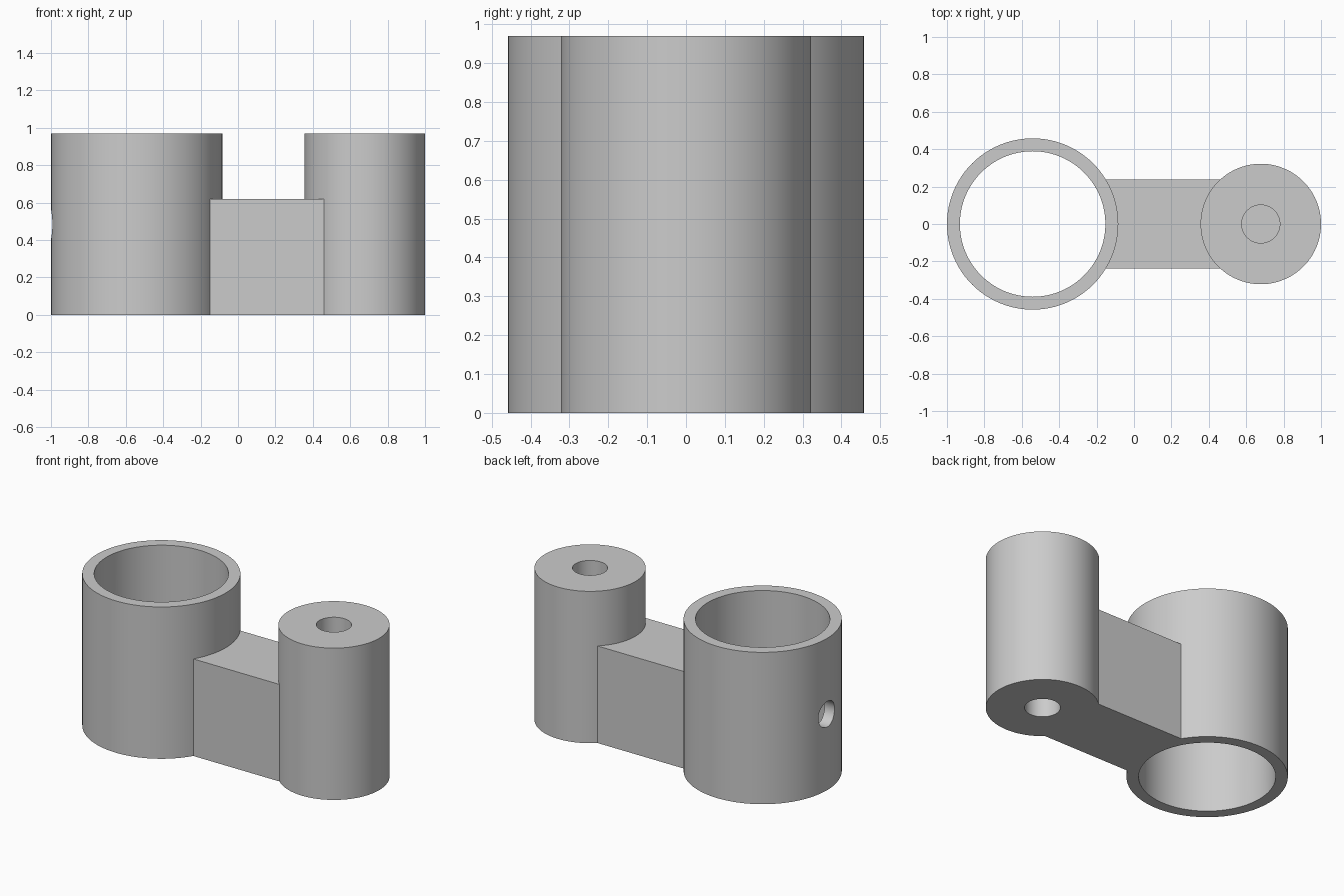
import bpy
import math

if "Cube" in bpy.data.objects:
    bpy.data.objects.remove(bpy.data.objects["Cube"], do_unlink=True)

HEIGHT = 0.97
SLEEVE_X, SLEEVE_R, SLEEVE_BORE = -0.542, 0.458, 0.389
POST_X, POST_R, POST_BORE = 0.678, 0.322, 0.102
WEB_HEIGHT, WEB_WIDTH = 0.62, 0.474
PILOT_DEPTH = 0.38

grey = bpy.data.materials.new("plain grey")
grey.use_nodes = True
grey.diffuse_color = (0.6, 0.6, 0.6, 1)
grey.node_tree.nodes["Principled BSDF"].inputs["Base Color"].default_value = (0.6, 0.6, 0.6, 1)


def cylinder(name, x, radius, z0, z1, sides=96):
    bpy.ops.mesh.primitive_cylinder_add(vertices=sides, radius=radius, depth=z1 - z0,
                                        location=(x, 0, (z0 + z1) / 2))
    ob = bpy.context.object
    ob.name = name
    ob.data.materials.append(grey)
    return ob


def combine(target, tool, operation):
    mod = target.modifiers.new(operation.title(), 'BOOLEAN')
    mod.operation = operation
    mod.solver = 'EXACT'
    mod.object = tool
    bpy.ops.object.select_all(action='DESELECT')
    target.select_set(True)
    bpy.context.view_layer.objects.active = target
    bpy.ops.object.modifier_apply(modifier=mod.name)
    bpy.data.objects.remove(tool, do_unlink=True)


# Solid sleeve, post and connecting web
bracket = cylinder("bracket", SLEEVE_X, SLEEVE_R, 0, HEIGHT)
bpy.ops.mesh.primitive_cube_add(size=1, location=((SLEEVE_X + POST_X) / 2, 0, WEB_HEIGHT / 2))
web = bpy.context.object
web.name = "web"
web.scale = (POST_X - SLEEVE_X, WEB_WIDTH, WEB_HEIGHT)
web.data.materials.append(grey)
bpy.context.view_layer.update()
combine(bracket, web, 'UNION')
combine(bracket, cylinder("post", POST_X, POST_R, 0, HEIGHT), 'UNION')

# Open bore through the sleeve
combine(bracket, cylinder("sleeve_bore", SLEEVE_X, SLEEVE_BORE, -0.1, HEIGHT + 0.1), 'DIFFERENCE')

# Blind pilot holes in both ends of the post
for z0, z1 in ((-0.1, PILOT_DEPTH), (HEIGHT - PILOT_DEPTH, HEIGHT + 0.1)):
    combine(bracket, cylinder("pilot_hole", POST_X, POST_BORE, z0, z1, 48), 'DIFFERENCE')

# Set-screw hole through the outer side of the sleeve wall
screw = cylinder("screw_hole", -0.97, 0.082, 0, 0.3, 48)
screw.location.z = HEIGHT / 2
screw.rotation_euler.y = math.pi / 2
bpy.context.view_layer.update()
combine(bracket, screw, 'DIFFERENCE')

bpy.ops.object.shade_smooth_by_angle(angle=math.radians(30))
